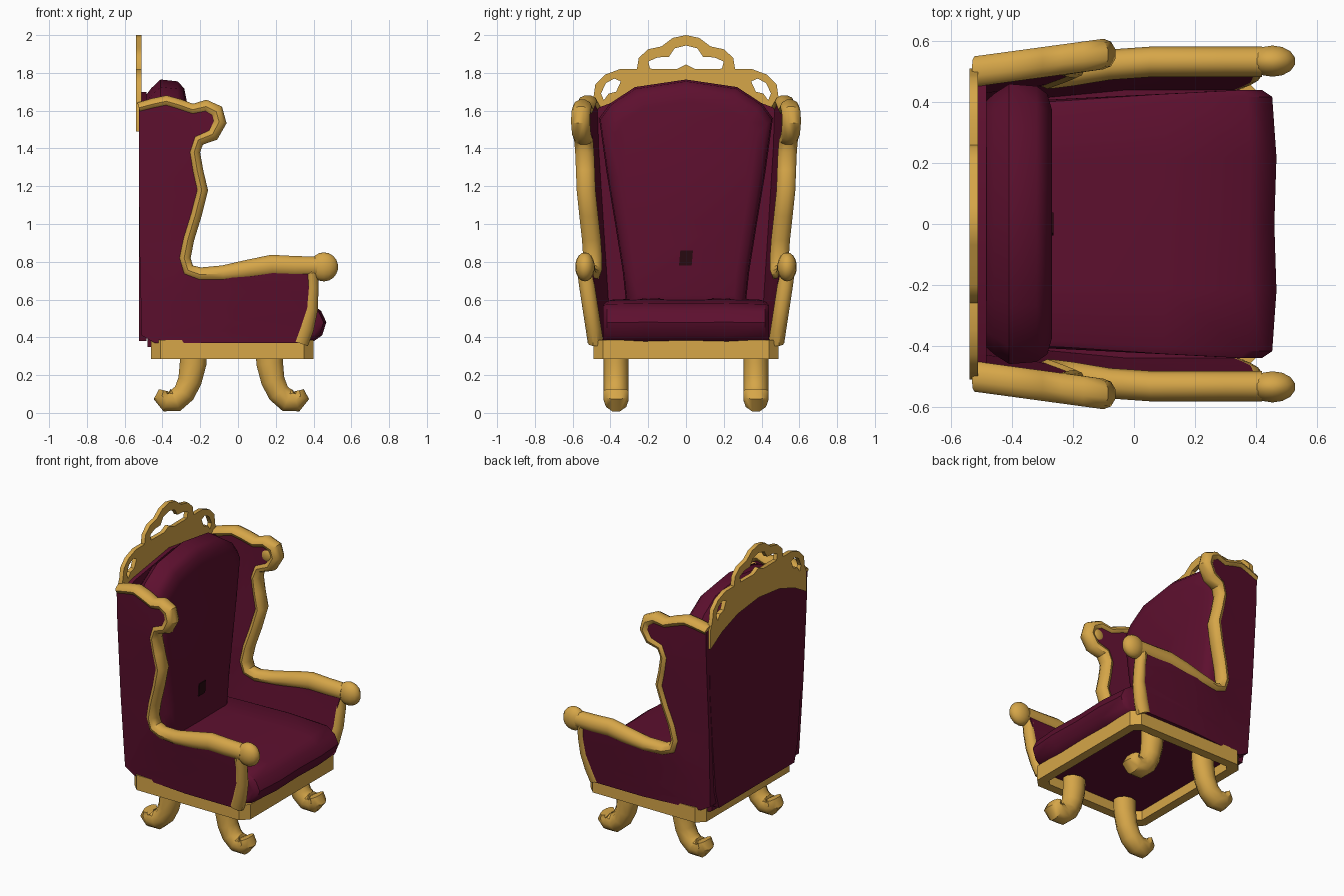
import bpy, bmesh, math
from mathutils import Vector

if "Cube" in bpy.data.objects:
    bpy.data.objects.remove(bpy.data.objects["Cube"])

def material(name, rgb):
    m = bpy.data.materials.new(name)
    m.diffuse_color = (*rgb, 1)
    m.use_nodes = True
    m.node_tree.nodes["Principled BSDF"].inputs["Base Color"].default_value = m.diffuse_color
    return m

GOLD = material("gold", (0.67, 0.38, 0.065))
VELVET = material("burgundy velvet", (0.11, 0.005, 0.028))
DARK = material("dark maroon", (0.02, 0.003, 0.005))

def finish(name, bm, mat):
    bmesh.ops.remove_doubles(bm, verts=bm.verts, dist=0.0005)
    bmesh.ops.recalc_face_normals(bm, faces=bm.faces)
    me = bpy.data.meshes.new(name)
    bm.to_mesh(me)
    bm.free()
    me.materials.append(mat)
    ob = bpy.data.objects.new(name, me)
    bpy.context.collection.objects.link(ob)
    return ob

def plate(name, loops, half, place, mat, cuts=()):
    """Filled outline with holes, thickened by half each way, then placed."""
    cu = bpy.data.curves.new(name, 'CURVE')
    cu.dimensions, cu.fill_mode, cu.extrude = '2D', 'BOTH', half
    for loop in loops:
        sp = cu.splines.new('POLY')
        sp.points.add(len(loop) - 1)
        for p, (u, v) in zip(sp.points, loop):
            p.co = (u, v, 0, 1)
        sp.use_cyclic_u = True
    tmp = bpy.data.objects.new(name + "_outline", cu)
    bpy.context.collection.objects.link(tmp)
    me = bpy.data.meshes.new_from_object(tmp)
    bpy.data.objects.remove(tmp)
    bm = bmesh.new()
    bm.from_mesh(me)
    bpy.data.meshes.remove(me)
    bmesh.ops.remove_doubles(bm, verts=bm.verts, dist=0.0005)
    for co, no in cuts:
        bmesh.ops.bisect_plane(bm, geom=bm.verts[:] + bm.edges[:] + bm.faces[:],
                               plane_co=co, plane_no=no)
    for v in bm.verts:
        v.co = Vector(place(*v.co))
    return finish(name, bm, mat)

def loft(name, rings, mat):
    bm = bmesh.new()
    vs = [[bm.verts.new(p) for p in r] for r in rings]
    n = len(rings[0])
    for a, b in zip(vs, vs[1:]):
        for i in range(n):
            bm.faces.new((a[i], a[(i + 1) % n], b[(i + 1) % n], b[i]))
    bm.faces.new(vs[0])
    bm.faces.new(vs[-1])
    return finish(name, bm, mat)

def sweep(name, pts, yfn, s, ry=None, n=10):
    """Gold tube along (x, z, radius) points lying near an x-z plane."""
    rings = []
    for i, (x, z, r) in enumerate(pts):
        a, b = pts[max(i - 1, 0)], pts[min(i + 1, len(pts) - 1)]
        t = Vector((b[0] - a[0], b[1] - a[1])).normalized()
        ring = []
        for k in range(n):
            an = 2 * math.pi * (k + 0.5) / n
            c, d = math.cos(an) * r, math.sin(an) * (ry or r)
            ring.append((x - t.y * c, s * (yfn(x, z) + d), z + t.x * c))
        rings.append(ring)
    return loft(name, rings, GOLD)

def ball(name, loc, size, mat):
    bm = bmesh.new()
    bmesh.ops.create_uvsphere(bm, u_segments=14, v_segments=9, radius=1)
    for v in bm.verts:
        v.co = Vector([l + c * k for l, c, k in zip(loc, v.co, size)])
    return finish(name, bm, mat)

def clamp(t):
    return max(0.0, min(1.0, t))

def side_y(x, z):
    """Sides flare outward toward the front and the top."""
    back = 0.43 + 0.07 * clamp((z - 0.4) / 1.1)
    front = 0.475 + 0.058 * clamp((z - 0.37) / 0.38) + 0.035 * clamp((z - 0.9) / 0.5)
    w = clamp((x + 0.53) / 0.5)
    return back + (front - back) * w

# Wing and arm trim, front post
TRIM = [(-.525, 1.615, .03), (-.45, 1.635, .032), (-.38, 1.65, .033), (-.31, 1.63, .033),
        (-.24, 1.605, .033), (-.17, 1.622, .038), (-.115, 1.595, .042), (-.1, 1.54, .042),
        (-.135, 1.475, .04), (-.21, 1.445, .036), (-.232, 1.38, .033), (-.215, 1.28, .033),
        (-.192, 1.18, .035), (-.225, 1.05, .035), (-.265, .92, .035), (-.285, .82, .036),
        (-.265, .755, .038), (-.2, .732, .04), (-.08, .738, .045), (.06, .76, .055),
        (.18, .78, .06), (.3, .775, .058), (.42, .775, .055)]
POST = [(.39, .76, .035), (.393, .66, .035), (.385, .55, .04), (.355, .45, .05), (.325, .37, .05)]
outline = [(x, z) for x, z, r in TRIM] + [(x, z) for x, z, r in POST[1:]] + \
          [(-.44, .37), (-.51, .41), (-.522, .9)]
cuts = [((0, z, 0), (0, 1, 0)) for z in (.5, .64, .9, 1.15, 1.4)] + \
       [((x, 0, 0), (1, 0, 0)) for x in (-.3, -.03)]

for s, side in ((-1, "right"), (1, "left")):
    plate(side + "_side_panel", [outline], .038,
          lambda u, v, w: (u, s * (side_y(u, v) + w), v), VELVET, cuts)
    sweep(side + "_wing_and_arm_trim", TRIM, side_y, s, .05)
    sweep(side + "_front_post", POST, lambda x, z: side_y(x, z) + .003, s, .042)
    ball(side + "_arm_knob", (.455, s * .535, .773), (.077, .052, .077), GOLD)
    ball(side + "_wing_scroll", (-.155, s * .53, 1.545), (.05, .025, .05), GOLD)

# Cabriole legs with curled feet
LEG = [(.165, .34, .076), (.168, .26, .074), (.185, .17, .066), (.215, .105, .062),
       (.26, .066, .064), (.305, .068, .066), (.332, .09, .05), (.325, .12, .025)]
for s, side in ((-1, "right"), (1, "left")):
    for f, end in ((1, "front"), (-1, "back")):
        pts = [(x if f > 0 else -x - .07, z, r) for x, z, r in LEG]
        sweep(f"{end}_{side}_leg", pts, lambda x, z: .37, s, .066)

# Base rail with cut corners, and the floor inside it
def octagon(x0, x1, y, c):
    return [(x0 + c, -y), (x1 - c, -y), (x1, -y + c), (x1, y - c),
            (x1 - c, y), (x0 + c, y), (x0, y - c), (x0, -y + c)]

plate("base_rail", [octagon(-.46, .40, .49, .05), octagon(-.40, .34, .43, .03)], .05,
      lambda u, v, w: (u, v, .335 + w), GOLD)
plate("seat_floor", [octagon(-.48, .38, .45, .04)], .02,
      lambda u, v, w: (u, v, .37 + w), VELVET)

# Seat cushion, wider at the front with a rolled lip
SEAT = [(-.45, .37), (.38, .365), (.445, .41), (.468, .48), (.44, .54),
        (.385, .58), (.1, .6), (-.25, .605), (-.45, .6)]
rings = []
for t, k in ((-1, .9), (-.95, .97), (-.5, 1), (0, .985), (.5, 1), (.95, .97), (1, .9)):
    ring = []
    for x, z in SEAT:
        half = .40 + .04 * clamp((x + .3) / .6)
        ring.append((x * k if x > 0 else x, t * half, .45 + (z - .45) * k))
    rings.append(ring)
loft("seat_cushion", rings, VELVET)

# Back cushion
half_back = [(.31, .52), (.335, .75), (.375, 1.0), (.42, 1.27), (.46, 1.56),
             (.40, 1.64), (.27, 1.725)]
back = half_back + [(0, 1.765)] + [(-y, z) for y, z in reversed(half_back)]
loft("back_cushion", [[(x, y * k, 1.1 + (z - 1.1) * k) for y, z in back]
                      for x, k in ((-.505, .84), (-.46, .93), (-.41, 1), (-.32, .985),
                                   (-.285, .93), (-.27, .82))], VELVET)
plate("back_button", [[(-.037, .78), (.03, .78), (.037, .86), (-.03, .86)]], .003,
      lambda u, v, w: (-.268 + w, u, v), DARK)

# Rear panel
half_rear = [(.40, .38), (.435, .5), (.465, .8), (.495, 1.2), (.505, 1.6), (.40, 1.64)]
rear = half_rear + [(0, 1.7)] + [(-y, z) for y, z in reversed(half_rear)]
plate("rear_panel", [rear], .02, lambda u, v, w: (-.505 + w, u, v), VELVET)

# Pierced crest
def mirrored(pts):
    return pts + [(-y, z) for y, z in reversed(pts) if y > 0]

crest = mirrored([(0, 2.0), (.07, 1.985), (.13, 1.94), (.2, 1.925), (.25, 1.88), (.26, 1.82),
                  (.35, 1.82), (.43, 1.79), (.48, 1.74), (.49, 1.67), (.51, 1.62), (.51, 1.49),
                  (.38, 1.565), (.22, 1.62), (0, 1.645)])
crest = [p for i, p in enumerate(crest) if i == 0 or p != crest[i - 1]]
arch = mirrored([(0, 1.945), (.06, 1.93), (.09, 1.885), (.15, 1.882), (.2, 1.86), (.19, 1.822),
                 (.05, 1.82), (0, 1.845)])
eye = [(.345, 1.755), (.38, 1.77), (.425, 1.745), (.45, 1.69), (.435, 1.655), (.41, 1.69), (.37, 1.70)]
plate("crest", [crest, arch, eye, [(-y, z) for y, z in eye]], .014,
      lambda u, v, w: (-.526 + w, u, v), GOLD)

# Smooth shading with crisp edges
bpy.ops.object.select_all(action='SELECT')
bpy.context.view_layer.objects.active = bpy.data.objects["crest"]
bpy.ops.object.shade_smooth_by_angle(angle=math.radians(40))
